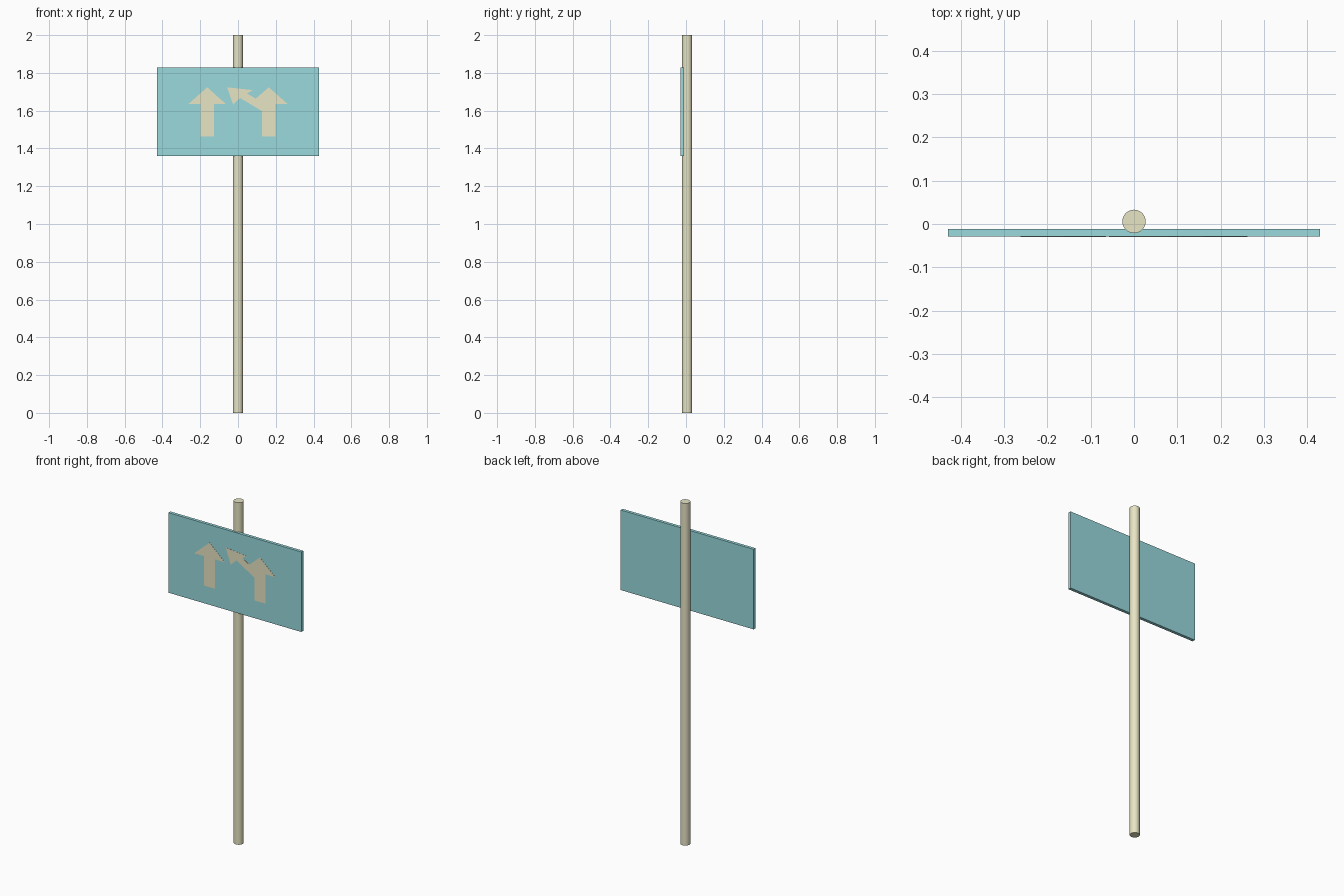
import bpy, bmesh

if "Cube" in bpy.data.objects:
    bpy.data.objects.remove(bpy.data.objects["Cube"])


def material(name, color):
    m = bpy.data.materials.new(name)
    m.diffuse_color = color
    m.use_nodes = True
    m.node_tree.nodes["Principled BSDF"].inputs["Base Color"].default_value = m.diffuse_color
    return m


cream = material("cream", (0.80, 0.78, 0.55, 1))
teal = material("teal", (0.32, 0.70, 0.73, 1))


def plate(name, outline, y_front, y_back, mat):
    """Extrude an x/z outline from y_front to y_back."""
    bm = bmesh.new()
    face = bm.faces.new([bm.verts.new((x, y_front, z)) for x, z in outline])
    ext = bmesh.ops.extrude_face_region(bm, geom=[face], use_keep_orig=True)
    for v in ext["geom"]:
        if isinstance(v, bmesh.types.BMVert):
            v.co.y = y_back
    bmesh.ops.recalc_face_normals(bm, faces=bm.faces)
    mesh = bpy.data.meshes.new(name)
    bm.to_mesh(mesh)
    bm.free()
    obj = bpy.data.objects.new(name, mesh)
    obj.data.materials.append(mat)
    bpy.context.collection.objects.link(obj)
    return obj


# Round pole
bpy.ops.mesh.primitive_cylinder_add(vertices=32, radius=0.027, depth=2, location=(0, 0.006, 1))
pole = bpy.context.object
pole.name = "pole"
pole.data.materials.append(cream)
bpy.ops.object.shade_smooth_by_angle()

# Sign panel
plate("sign_panel", [(-0.43, 1.36), (0.43, 1.36), (0.43, 1.828), (-0.43, 1.828)],
      -0.029, -0.011, teal)

# Straight arrow on the left lane
plate("straight_arrow", [(-0.198, 1.464), (-0.128, 1.464), (-0.128, 1.636), (-0.065, 1.636),
                         (-0.163, 1.724), (-0.262, 1.636), (-0.198, 1.636)],
      -0.030, -0.028, cream)

# Right lane arrow with a branch turning left
plate("branching_arrow", [(0.128, 1.464), (0.198, 1.464), (0.198, 1.636), (0.262, 1.636),
                          (0.163, 1.724), (0.094, 1.664), (0.048, 1.691), (0.078, 1.709),
                          (-0.058, 1.724), (-0.026, 1.632), (0.011, 1.667), (0.128, 1.597)],
      -0.030, -0.028, cream)
